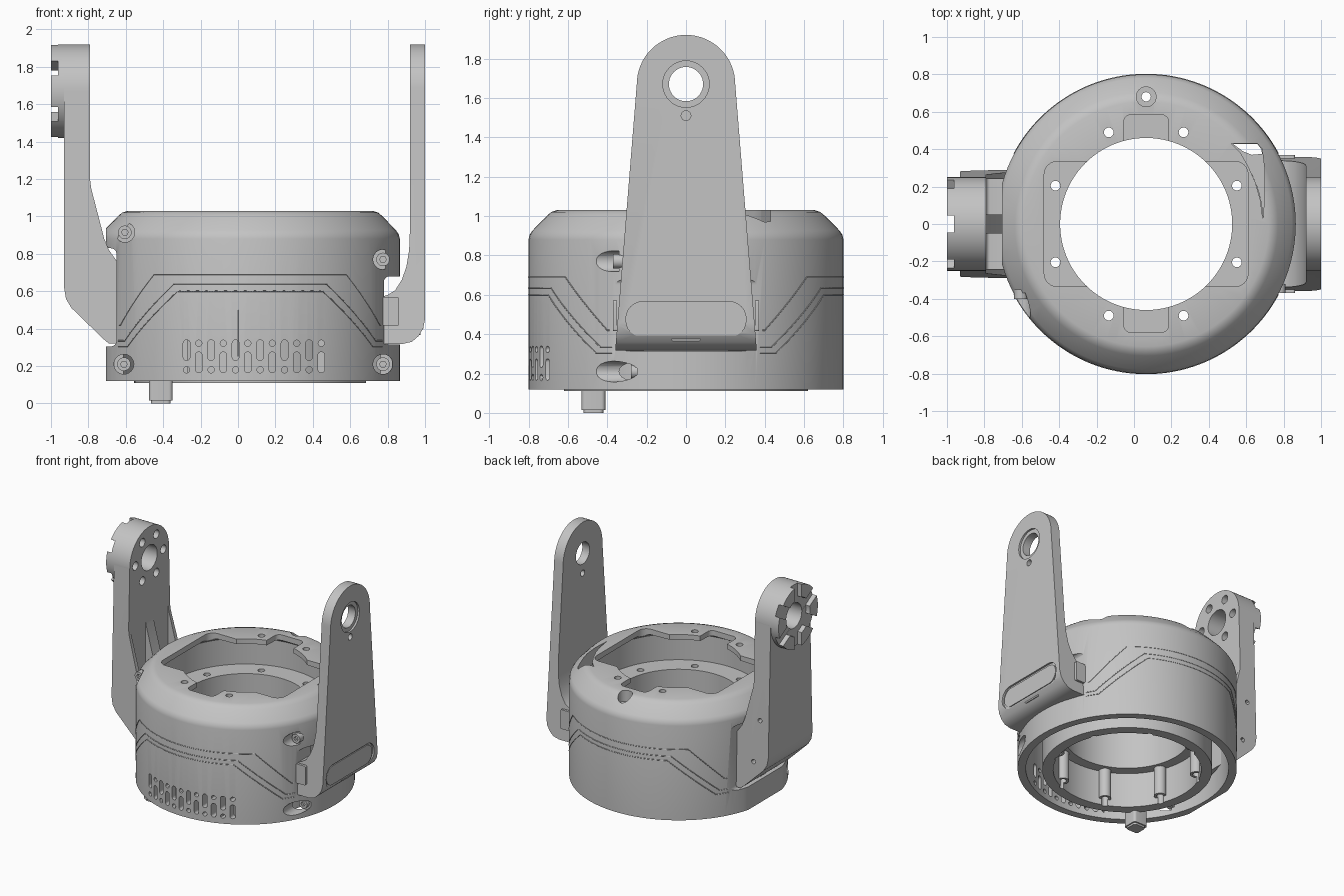
import bpy, bmesh
from math import sin, cos, pi, radians
from mathutils import Vector

if "Cube" in bpy.data.objects:
    bpy.data.objects.remove(bpy.data.objects["Cube"])

CX, R = 0.065, 0.8       # body axis and radius
HZ = 1.67                # pivot height of both arms


def material(name, v):
    m = bpy.data.materials.new(name)
    m.use_nodes = True
    m.diffuse_color = (v, v, v, 1)
    m.node_tree.nodes["Principled BSDF"].inputs["Base Color"].default_value = (v, v, v, 1)
    return m


GRAY = material("satin gray", 0.55)


def make(name, bm):
    bmesh.ops.recalc_face_normals(bm, faces=bm.faces[:])
    me = bpy.data.meshes.new(name)
    bm.to_mesh(me)
    bm.free()
    ob = bpy.data.objects.new(name, me)
    bpy.context.scene.collection.objects.link(ob)
    me.materials.append(GRAY)
    return ob


def add_prism(bm, pts, axis, lo, hi):
    place = {"x": lambda a, b, t: (t, a, b),
             "y": lambda a, b, t: (a, t, b),
             "z": lambda a, b, t: (a, b, t)}[axis]
    low = [bm.verts.new(place(a, b, lo)) for a, b in pts]
    top = [bm.verts.new(place(a, b, hi)) for a, b in pts]
    bm.faces.new(low)
    bm.faces.new(top[::-1])
    n = len(pts)
    for i in range(n):
        j = (i + 1) % n
        bm.faces.new((low[i], low[j], top[j], top[i]))


def prism(name, pts, axis, lo, hi):
    bm = bmesh.new()
    add_prism(bm, pts, axis, lo, hi)
    return make(name, bm)


def circle(a, b, r, n=32):
    return [(a + r * cos(2 * pi * i / n), b + r * sin(2 * pi * i / n)) for i in range(n)]


def rrect(a0, a1, b0, b1, r, n=6):
    pts = []
    for k, (a, b) in enumerate(((a1 - r, b1 - r), (a0 + r, b1 - r), (a0 + r, b0 + r), (a1 - r, b0 + r))):
        for i in range(n + 1):
            t = (k + i / n) * pi / 2
            pts.append((a + r * cos(t), b + r * sin(t)))
    return pts


def boolean(ob, cutter, op="DIFFERENCE"):
    mod = ob.modifiers.new("cut", "BOOLEAN")
    mod.operation, mod.solver, mod.object = op, "EXACT", cutter
    deps = bpy.context.evaluated_depsgraph_get()
    me = bpy.data.meshes.new_from_object(ob.evaluated_get(deps))
    ob.modifiers.clear()
    ob.data = me
    bpy.data.objects.remove(cutter)


def cut(ob, pts, axis, lo, hi):
    boolean(ob, prism("cutter", pts, axis, lo, hi))


# Housing turned from one profile: shell, thin top plate, round chamber, floor, inner bottom ring
profile = [(R, .12), (R, .88), (.794, .905), (.78, .926), (.705, 1.003), (.685, 1.02), (.655, 1.03),
           (.46, 1.03), (.46, .99), (.6, .985), (.625, .96), (.625, .75), (.46, .75), (.46, .39), (.54, .39),
           (.54, .11), (.62, .11), (.62, .69), (.74, .69), (.74, .12)]
bm = bmesh.new()
SEG = 96
rings = [[bm.verts.new((CX + r * cos(2 * pi * s / SEG), r * sin(2 * pi * s / SEG), z)) for r, z in profile]
         for s in range(SEG)]
for s in range(SEG):
    a, b = rings[s], rings[(s + 1) % SEG]
    for i in range(len(profile)):
        j = (i + 1) % len(profile)
        bm.faces.new((a[i], a[j], b[j], b[i]))
housing = make("housing", bm)

# Opening in the top plate: rounded square with two tabs
cut(housing, rrect(CX - .545, CX + .545, -.335, .335, .07), "z", .965, 1.1)
cut(housing, rrect(CX - .12, CX + .12, -.58, .585, .04), "z", .966, 1.1)
# Scoop beside the opening with a slot passing through
cut(housing, [(.52, .43), (.66, .43), (.685, .4), (.697, .3), (.697, .15), (.69, .02), (.675, .13),
              (.65, .22), (.61, .31), (.57, .38)], "z", .8, 1.1)
cut(housing, [(.53, .428), (.66, .428), (.68, .4), (.685, .375), (.63, .37), (.58, .39)], "z", .6, 1.1)

# Eight bolt bosses under the bore, drilled together with the housing
spots = [(CX + sx * x, sy * y) for x, y in ((.485, .205), (.2, .49)) for sx in (-1, 1) for sy in (-1, 1)]
bm = bmesh.new()
for x, y in spots:
    add_prism(bm, circle(x, y, .026, 16), "z", 0, 1.1)
boolean(housing, make("cutter", bm))
for i, (x, y) in enumerate(spots):
    boss = prism("bolt_boss_%d" % i, circle(x, y, .045, 20), "z", .16, .395)
    cut(boss, circle(x, y, .026, 16), "z", 0, 1.1)

# Counterbored hole at the back of the rim
cut(housing, circle(CX, .68, .025, 16), "z", .6, .95)
cut(housing, circle(CX, .68, .053, 24), "z", .94, 1.1)

# Arm seats and flat right flank
cut(housing, rrect(.78, 1.2, .315, .68, .03), "y", -.4, .4)
cut(housing, rrect(-1.2, -.65, .305, .83, .03), "y", -.36, .36)
cut(housing, rrect(-1.2, -.705, -.2, 1.5, .03), "y", -.9, .9)

# Front screw pockets with their screws
for i, (x, z, depth) in enumerate(((-.605, .915, -.37), (.775, .77, -.34), (-.61, .21, -.3), (.775, .21, -.25))):
    cut(housing, circle(x, z, .053, 24), "y", -1, depth)
    screw = prism("pocket_screw_%d" % i, circle(x, z, .036, 24), "y", depth - .03, depth + .02)
    cut(screw, circle(x, z, .018, 6), "y", -1, depth - .01)

# Staggered vent slots and dots
bm = bmesh.new()
for i in range(12):
    x = -.275 + i * .0655
    slot, dot = ((.23, .34), .18) if i % 2 == 0 else ((.165, .275), .322)
    add_prism(bm, rrect(x - .018, x + .018, *slot, .0175, 4), "y", -.9, -.66)
    add_prism(bm, circle(x, dot, .017, 12), "y", -.9, -.66)
boolean(housing, make("cutter", bm))


# Fine seam lines running around the shell, front and back
def seam(name, points):
    cu = bpy.data.curves.new(name, "CURVE")
    cu.dimensions, cu.bevel_depth, cu.bevel_resolution = "3D", .003, 0
    sp = cu.splines.new("POLY")
    sp.points.add(len(points) - 1)
    for p, co in zip(sp.points, points):
        p.co = (*co, 1)
    cu.materials.append(GRAY)
    ob = bpy.data.objects.new(name, cu)
    bpy.context.scene.collection.objects.link(ob)


def band(a0, a1, z0, z1, end, side):
    pts = []
    for a in range(-end, end + 1):
        t = min(max((abs(a) - a0) / (a1 - a0), 0), 1)
        pts.append((CX + R * sin(radians(a)), side * R * cos(radians(a)), z0 + (z1 - z0) * t))
    return pts


for side, word in ((-1, "front"), (1, "back")):
    for k, spec in enumerate(((40, 60, .69, .42, 61), (31, 57, .635, .335, 62), (29, 55, .6, .305, 62))):
        seam("%s_seam_%d" % (word, k), band(*spec, side))
seam("centre_seam", [(0, -.798, .25), (0, -.798, .5)])

# Locating peg under the rim
prism("locating_peg", rrect(-.475, -.35, -.53, -.41, .02), "z", .015, .3)
prism("peg_tip", rrect(-.465, -.36, -.52, -.42, .02), "z", 0, .02)


# Arms: front outline intersected with a tapered round-topped outline
def arm(name, outline, foot, half):
    ob = prism(name, outline, "y", -.5, .5)
    side = [(.25 * cos(pi * i / 32), HZ + .25 * sin(pi * i / 32)) for i in range(33)]
    boolean(ob, prism("cutter", side + [(-half, foot), (half, foot)], "x", -1.2, 1.2), "INTERSECT")
    return ob


left_arm = arm("left_arm", [(.92, 2), (1, 2), (1, .45), (.99, .4), (.965, .36), (.93, .33), (.88, .318), (.765, .318),
                            (.765, .57), (.8, .58), (.84, .605), (.875, .66), (.9, .73), (.915, .82), (.92, .95)],
               .31, .36)
cut(left_arm, circle(0, HZ, .087, 40), "x", .8, 1.1)
cut(left_arm, circle(0, HZ, .118, 40), "x", .985, 1.1)
cut(left_arm, circle(0, 1.51, .025, 16), "x", .8, 1.1)
cut(left_arm, rrect(-.305, .305, .385, .565, .085), "x", .985, 1.1)
prism("arm_cover", rrect(-.29, .29, .4, .55, .072), "x", .95, .992)
prism("cover_latch", rrect(-.075, .075, .365, .39, .012), "x", .9, .975)
for y in (-.37, .35):
    prism("arm_foot_key", rrect(.775, .86, .415, .57, .01), "y", y, y + .02)

right_arm = arm("right_arm", [(-.93, 2), (-.93, .62), (-.92, .56), (-.89, .51), (-.72, .345), (-.69, .32),
                              (-.64, .32), (-.64, .75), (-.69, .82), (-.715, .88), (-.785, 1.15), (-.79, 1.19),
                              (-.79, 2)], .315, .29)
# Pockets between the three gusset ribs
for y in (-.24, .05):
    cut(right_arm, rrect(-.79, -.69, .78, 1.3, .02), "y", y, y + .19)

# Castellated pivot boss with bolt circle
boss = prism("pivot_boss", circle(0, HZ, .25, 64), "x", -1, -.8)
for k in range(3):
    d = Vector((cos(k * pi / 3 + pi / 6), sin(k * pi / 3 + pi / 6)))
    n = Vector((-d.y, d.x)) * .045
    quad = [d * .3 + n, d * -.3 + n, d * -.3 - n, d * .3 - n]
    cut(boss, [(q.x, HZ + q.y) for q in quad], "x", -1.1, -.962)
cut(boss, circle(0, HZ, .15, 48), "x", -1.1, -.963)
for ob in (right_arm, boss):
    cut(ob, circle(0, HZ, .1, 40), "x", -1.2, -.5)
    bm = bmesh.new()
    for k in range(6):
        a = k * pi / 3
        add_prism(bm, circle(.178 * cos(a), HZ + .178 * sin(a), .034, 16), "x", -.95, -.5)
    boolean(ob, make("cutter", bm))
# Small screw holes in the back edge of the arm
for x, z in ((-.85, .9), (-.8, .56)):
    cut(right_arm, circle(x, z, .018, 12), "y", .2, .4)

# Smooth round surfaces, keep hard edges crisp
for ob in list(bpy.context.scene.objects):
    if ob.type == "MESH" and not ob.hide_render:
        bpy.ops.object.select_all(action="DESELECT")
        ob.select_set(True)
        bpy.context.view_layer.objects.active = ob
        bpy.ops.object.shade_smooth_by_angle(angle=radians(30))
